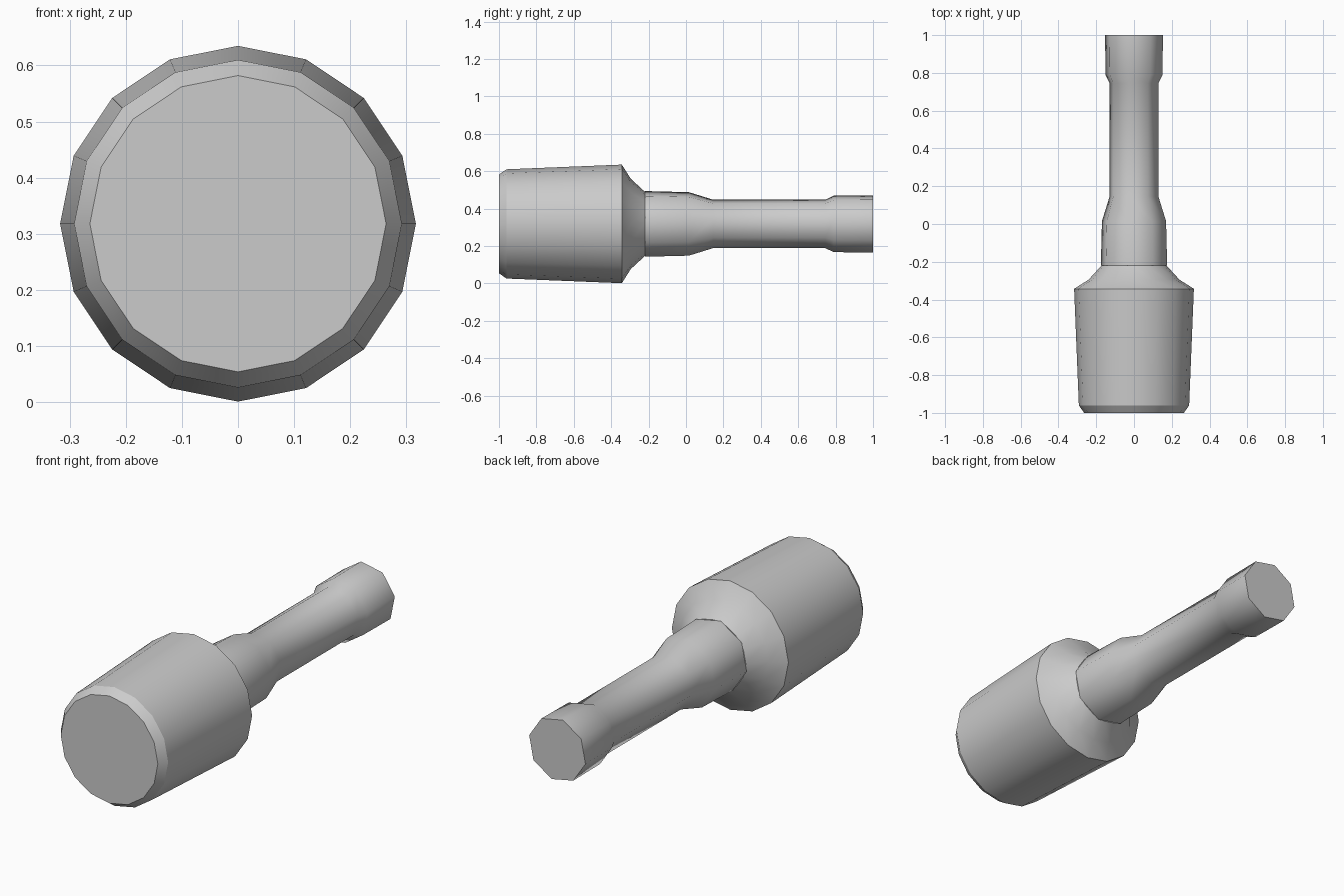
import bpy, bmesh, math

if "Cube" in bpy.data.objects:
    bpy.data.objects.remove(bpy.data.objects["Cube"])

CENTRE_Z = 0.318

grey = bpy.data.materials.new("plain_grey")
grey.diffuse_color = (0.6, 0.6, 0.6, 1)
grey.use_nodes = True
grey.node_tree.nodes["Principled BSDF"].inputs["Base Color"].default_value = grey.diffuse_color


def lathe(name, profile, sides, turn, sharp_angle):
    """Turn (y, radius) pairs round the long axis and close both ends."""
    bm = bmesh.new()
    rings = []
    for y, r in profile:
        ring = []
        for i in range(sides):
            a = turn + 2 * math.pi * i / sides
            ring.append(bm.verts.new((r * math.cos(a), y, CENTRE_Z + r * math.sin(a))))
        rings.append(ring)
    for near, far in zip(rings, rings[1:]):
        for i in range(sides):
            j = (i + 1) % sides
            bm.faces.new((near[i], near[j], far[j], far[i]))
    bm.faces.new(rings[0])
    bm.faces.new(rings[-1])
    bmesh.ops.recalc_face_normals(bm, faces=bm.faces)
    mesh = bpy.data.meshes.new(name)
    bm.to_mesh(mesh)
    bm.free()
    mesh.materials.append(grey)
    obj = bpy.data.objects.new(name, mesh)
    bpy.context.collection.objects.link(obj)
    bpy.ops.object.select_all(action='DESELECT')
    obj.select_set(True)
    bpy.context.view_layer.objects.active = obj
    bpy.ops.object.shade_smooth_by_angle(angle=math.radians(sharp_angle))
    return obj


# Heavy head: chamfered face, slightly flared barrel, concave shoulder
lathe("head", [(-1.0, 0.264), (-0.96, 0.292), (-0.343, 0.317),
               (-0.295, 0.241), (-0.22, 0.172)], 16, 0, 30)

# Eight-sided handle: collar, slim grip and thicker butt
lathe("handle", [(-0.22, 0.179), (0.015, 0.173), (0.145, 0.132),
                 (0.745, 0.132), (0.79, 0.154), (1.0, 0.156)],
      8, math.radians(11.25), 50)
